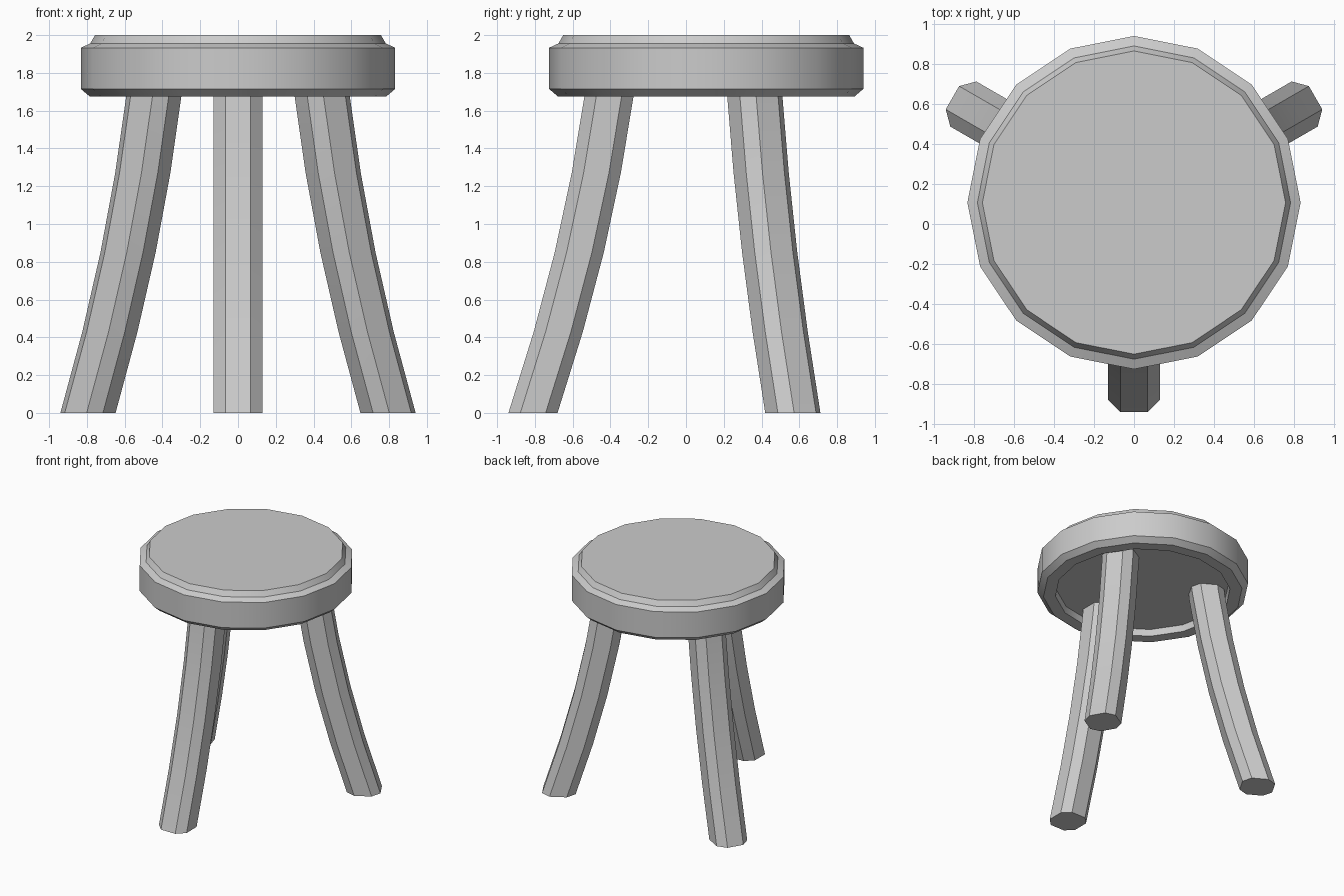
import bpy, bmesh, math
from mathutils import Matrix, Vector

if "Cube" in bpy.data.objects:
    bpy.data.objects.remove(bpy.data.objects["Cube"])

CY = 0.107  # seat centre in y


def finish(name, bm):
    bmesh.ops.recalc_face_normals(bm, faces=bm.faces)
    mesh = bpy.data.meshes.new(name)
    bm.to_mesh(mesh)
    bm.free()
    obj = bpy.data.objects.new(name, mesh)
    bpy.context.collection.objects.link(obj)
    bpy.ops.object.select_all(action='DESELECT')
    obj.select_set(True)
    bpy.context.view_layer.objects.active = obj
    bpy.ops.object.shade_smooth_by_angle(angle=math.radians(26))
    return obj


def loft(name, rings):
    """Bridge a stack of equal-length rings and cap both ends."""
    bm = bmesh.new()
    rows = [[bm.verts.new(p) for p in ring] for ring in rings]
    n = len(rows[0])
    for a, b in zip(rows, rows[1:]):
        for i in range(n):
            j = (i + 1) % n
            bm.faces.new((a[i], a[j], b[j], b[i]))
    bm.faces.new(rows[0])
    bm.faces.new(rows[-1])
    return finish(name, bm)


# Seat: 16-sided turned disc with stepped top edge and recessed underside
profile = [(0.68, 1.73), (0.69, 1.675), (0.785, 1.675), (0.832, 1.715),
           (0.832, 1.933), (0.782, 1.956), (0.757, 2.0)]
loft("seat", [[(r * math.cos(k * math.pi / 8), CY + r * math.sin(k * math.pi / 8), z)
               for k in range(16)] for r, z in profile])

# Legs: octagonal section swept along an outward curve, repeated around the seat
A, B = 0.13, 0.067
section = [(-B, -A), (B, -A), (A, -B), (A, B), (B, A), (-B, A), (-A, B), (-A, -B)]
path = [(0.917, 0), (0.783, 0.43), (0.672, 0.85), (0.582, 1.27), (0.515, 1.675), (0.507, 1.75)]
for name, deg in (("front_leg", 0), ("back_right_leg", 120), ("back_left_leg", 240)):
    turn = Matrix.Translation((0, CY, 0)) @ Matrix.Rotation(math.radians(deg), 4, 'Z')
    loft(name, [[turn @ Vector((x, y - d, z)) for x, y in section] for d, z in path])
